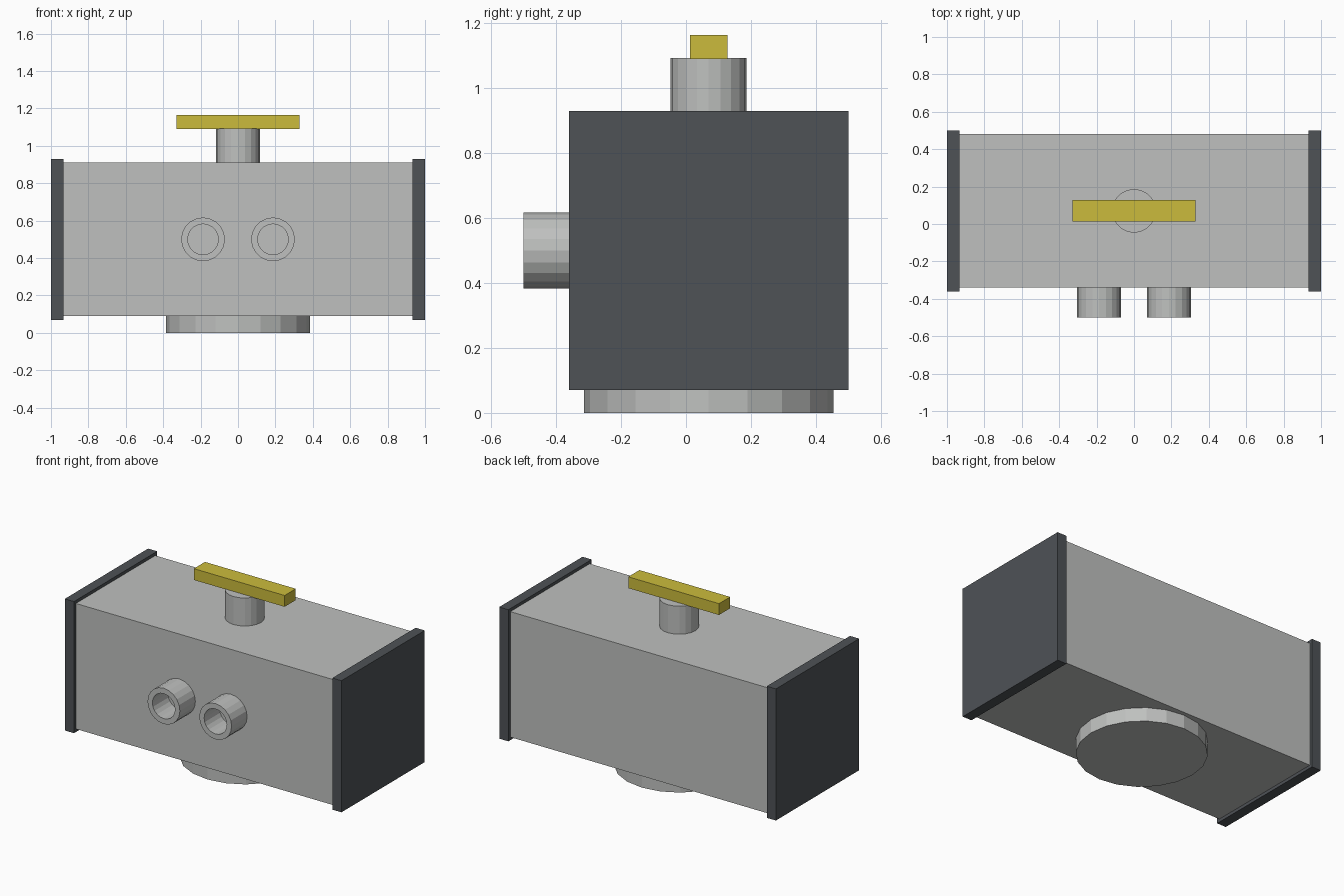
import bpy
import bmesh
from math import pi
from mathutils import Matrix, Vector

cube = bpy.data.objects.get("Cube")
if cube:
    bpy.data.objects.remove(cube, do_unlink=True)

SIDES = 20
MID_Y = 0.07  # depth centre shared by the body, stem and base


def make_material(name, color):
    mat = bpy.data.materials.new(name)
    mat.use_nodes = True
    mat.diffuse_color = color
    mat.node_tree.nodes["Principled BSDF"].inputs["Base Color"].default_value = color
    return mat


light_grey = make_material("light grey", (0.52, 0.53, 0.52, 1))
dark_grey = make_material("dark grey", (0.077, 0.085, 0.094, 1))
yellow = make_material("yellow", (0.6, 0.5, 0.045, 1))


def finish(name, bm, mat):
    bmesh.ops.recalc_face_normals(bm, faces=bm.faces)
    mesh = bpy.data.meshes.new(name)
    bm.to_mesh(mesh)
    bm.free()
    mesh.materials.append(mat)
    obj = bpy.data.objects.new(name, mesh)
    bpy.context.collection.objects.link(obj)
    return obj


def box(name, center, size, mat):
    bm = bmesh.new()
    bmesh.ops.create_cube(bm, size=1)
    bmesh.ops.scale(bm, vec=size, verts=bm.verts)
    bmesh.ops.translate(bm, vec=center, verts=bm.verts)
    return finish(name, bm, mat)


def cylinder(name, radius, bottom, top, mat):
    bm = bmesh.new()
    bmesh.ops.create_cone(bm, cap_ends=True, segments=SIDES, radius1=radius,
                          radius2=radius, depth=top - bottom)
    bmesh.ops.translate(bm, vec=(0, MID_Y, (bottom + top) / 2), verts=bm.verts)
    return finish(name, bm, mat)


def tube(name, center, outer, inner, length, mat):
    # Square ring section spun around z, then laid along y
    bm = bmesh.new()
    h = length / 2
    corners = [(outer, -h), (outer, h), (inner, h), (inner, -h)]
    verts = [bm.verts.new((r, 0, z)) for r, z in corners]
    edges = [bm.edges.new((verts[i], verts[(i + 1) % 4])) for i in range(4)]
    bmesh.ops.spin(bm, geom=verts + edges, cent=(0, 0, 0), axis=(0, 0, 1),
                   angle=2 * pi, steps=SIDES, use_merge=True)
    bmesh.ops.remove_doubles(bm, verts=bm.verts, dist=0.0001)
    bm.transform(Matrix.Translation(Vector(center)) @ Matrix.Rotation(pi / 2, 4, "X"))
    return finish(name, bm, mat)


# Main housing
box("body", (0, MID_Y, 0.5), (1.87, 0.82, 0.82), light_grey)

# End plates and front ports, one on each side
for side, sign in (("left", 1), ("right", -1)):
    box(side + "_end_plate", (sign * 0.967, MID_Y, 0.5), (0.066, 0.86, 0.86), dark_grey)
    tube(side + "_port", (sign * 0.187, -0.42, 0.5), 0.117, 0.082, 0.16, light_grey)

# Round base, top stem and handle
cylinder("base", 0.385, 0, 0.09, light_grey)
cylinder("stem", 0.117, 0.91, 1.093, light_grey)
box("handle", (0, MID_Y, 1.128), (0.656, 0.115, 0.074), yellow)
